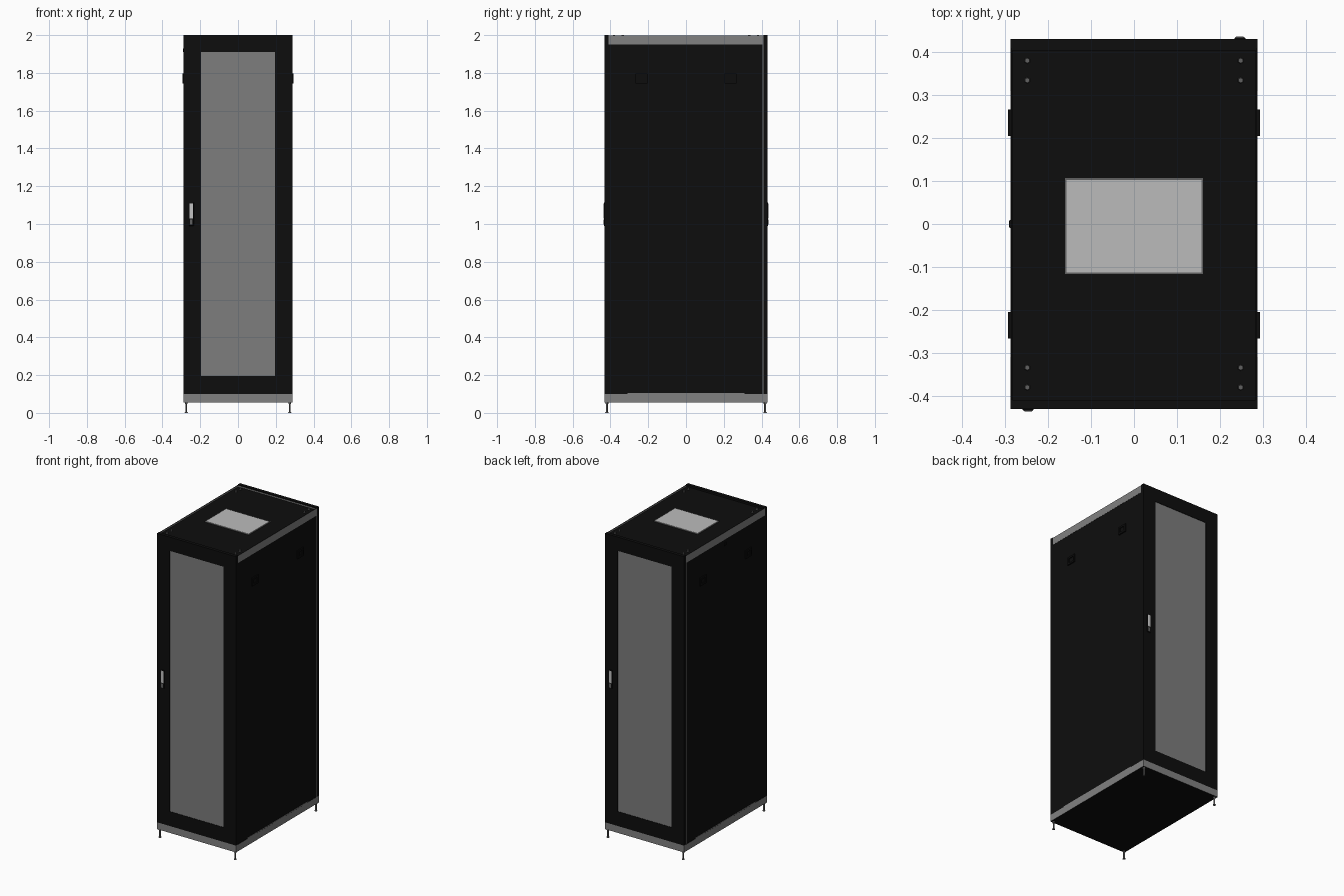
import bpy, bmesh, math
from mathutils import Matrix

cube = bpy.data.objects.get("Cube")
if cube:
    bpy.data.objects.remove(cube, do_unlink=True)


def material(name, v):
    m = bpy.data.materials.new(name)
    m.use_nodes = True
    m.diffuse_color = (v, v, v, 1)
    m.node_tree.nodes["Principled BSDF"].inputs["Base Color"].default_value = (v, v, v, 1)
    return m


BLACK = material("black_steel", 0.004)
FRAME = material("grey_frame", 0.22)
MESH = material("grey_door_mesh", 0.205)
VENT = material("light_vent", 0.5)
SILVER = material("silver", 0.55)
BOLT = material("dark_bolt", 0.12)


def finish(bm, name, *mats):
    me = bpy.data.meshes.new(name)
    bm.to_mesh(me)
    bm.free()
    for m in mats:
        me.materials.append(m)
    ob = bpy.data.objects.new(name, me)
    bpy.context.collection.objects.link(ob)
    return ob


def box(name, x, y, z, mat, caps=None, bevel=0):
    """Box from (min, max) pairs; caps colours the horizontal faces."""
    bm = bmesh.new()
    bmesh.ops.create_cube(bm, size=1)
    for v in bm.verts:
        for i, (lo, hi) in enumerate((x, y, z)):
            v.co[i] = (lo + hi) / 2 + v.co[i] * (hi - lo)
    if caps:
        bm.normal_update()
        for f in bm.faces:
            f.material_index = int(abs(f.normal.z) > 0.5)
    ob = finish(bm, name, mat, caps or mat)
    if bevel:
        b = ob.modifiers.new("Bevel", "BEVEL")
        b.width, b.segments = bevel, 2
    return ob


def cylinder(name, x, y, z0, z1, r0, r1, sides, mat):
    bm = bmesh.new()
    bmesh.ops.create_cone(bm, cap_ends=True, segments=sides, radius1=r0, radius2=r1,
                          depth=z1 - z0, matrix=Matrix.Translation((x, y, (z0 + z1) / 2)))
    return finish(bm, name, mat)


W, D = 0.288, 0.432          # half width and half depth
DOOR = 0.41                  # inner face of the doors
ROOF = 1.988

# Cabinet body, plinth and roof
box("cabinet_body", (-0.283, 0.283), (-DOOR, DOOR), (0.1, ROOF), BLACK)
box("plinth", (-W, W), (-D, D), (0.055, 0.1), FRAME, caps=BLACK)
box("vent_border", (-0.161, 0.161), (-0.117, 0.107), (ROOF, ROOF + 0.003), BOLT)
box("roof_vent", (-0.157, 0.157), (-0.113, 0.103), (ROOF, ROOF + 0.005), VENT)

# Sides: panel, top rail and latches
for s, side in ((1, "left"), (-1, "right")):
    def span(a, b):
        return tuple(sorted((s * a, s * b)))
    box(side + "_side_panel", span(0.28, 0.286), (-DOOR, DOOR), (0.1, 1.95), BLACK)
    box(side + "_panel_foot", span(0.285, 0.2875), (-0.31, 0.31), (0.1, 0.105), FRAME)
    box(side + "_top_rail", span(0.283, 0.287), (-DOOR, 0.405), (1.95, 1.998), FRAME, caps=BLACK)
    for k in (-1, 1):
        y = k * 0.236
        # Square frame around a smaller flush catch
        for j in (-1, 1):
            box(side + "_latch_bar", span(0.284, 0.294), (y - 0.031, y + 0.031),
                (1.77 + j * 0.02 - 0.006, 1.77 + j * 0.02 + 0.006), BLACK)
            c = y + j * 0.025
            box(side + "_latch_post", span(0.284, 0.294), (c - 0.006, c + 0.006),
                (1.752, 1.788), BLACK)
        box(side + "_latch_catch", span(0.284, 0.289), (y - 0.02, y + 0.02), (1.752, 1.788), BLACK)
box("side_lock", (-0.291, -0.28), (-0.01, 0.01), (1.91, 1.93), BLACK, bevel=0.003)
box("rear_gasket", (-0.287, 0.287), (0.405, 0.4115), (0.1, 1.997), FRAME, caps=BLACK)


# Doors: framed mesh panel with a swing handle
def door(name, turn):
    parts = []

    def add(part, *args, **kw):
        parts.append(box(name + part, *args, **kw))
    depth = (-D, -DOOR)
    for s in (-1, 1):
        add("_stile", tuple(sorted((s * 0.196, s * W))), depth, (0.1, 2.0), BLACK)
    add("_bottom_rail", (-0.196, 0.196), depth, (0.1, 0.195), BLACK)
    add("_top_rail", (-0.196, 0.196), depth, (1.91, 2.0), BLACK)
    add("_mesh", (-0.196, 0.196), (-D + 0.003, -DOOR), (0.195, 1.91), MESH)
    add("_handle_base", (-0.26, -0.234), (-D - 0.003, -D + 0.004), (0.99, 1.115), BLACK, bevel=0.003)
    add("_handle_lever", (-0.257, -0.237), (-D - 0.005, -D), (1.028, 1.108), SILVER, bevel=0.002)
    add("_handle_lock", (-0.255, -0.239), (-D - 0.004, -D), (0.996, 1.024), BOLT, bevel=0.002)
    if turn:
        for ob in parts:
            ob.data.transform(Matrix.Rotation(math.pi, 4, "Z"))


door("front_door", False)
door("rear_door", True)

# Roof bolts and levelling feet at each corner
for sx in (-1, 1):
    for sy in (-1, 1):
        for y in (0.335, 0.381):
            cylinder("roof_bolt", sx * 0.249, sy * y, ROOF, 2.0, 0.0075, 0.006, 6, BOLT)
        x, y = sx * 0.274, sy * 0.419
        cylinder("foot_stem", x, y, 0.004, 0.056, 0.005, 0.005, 12, BOLT)
        cylinder("foot_pad", x, y, 0, 0.006, 0.009, 0.007, 12, BOLT)
        cylinder("foot_nut", x, y, 0.046, 0.056, 0.008, 0.008, 6, BOLT)
